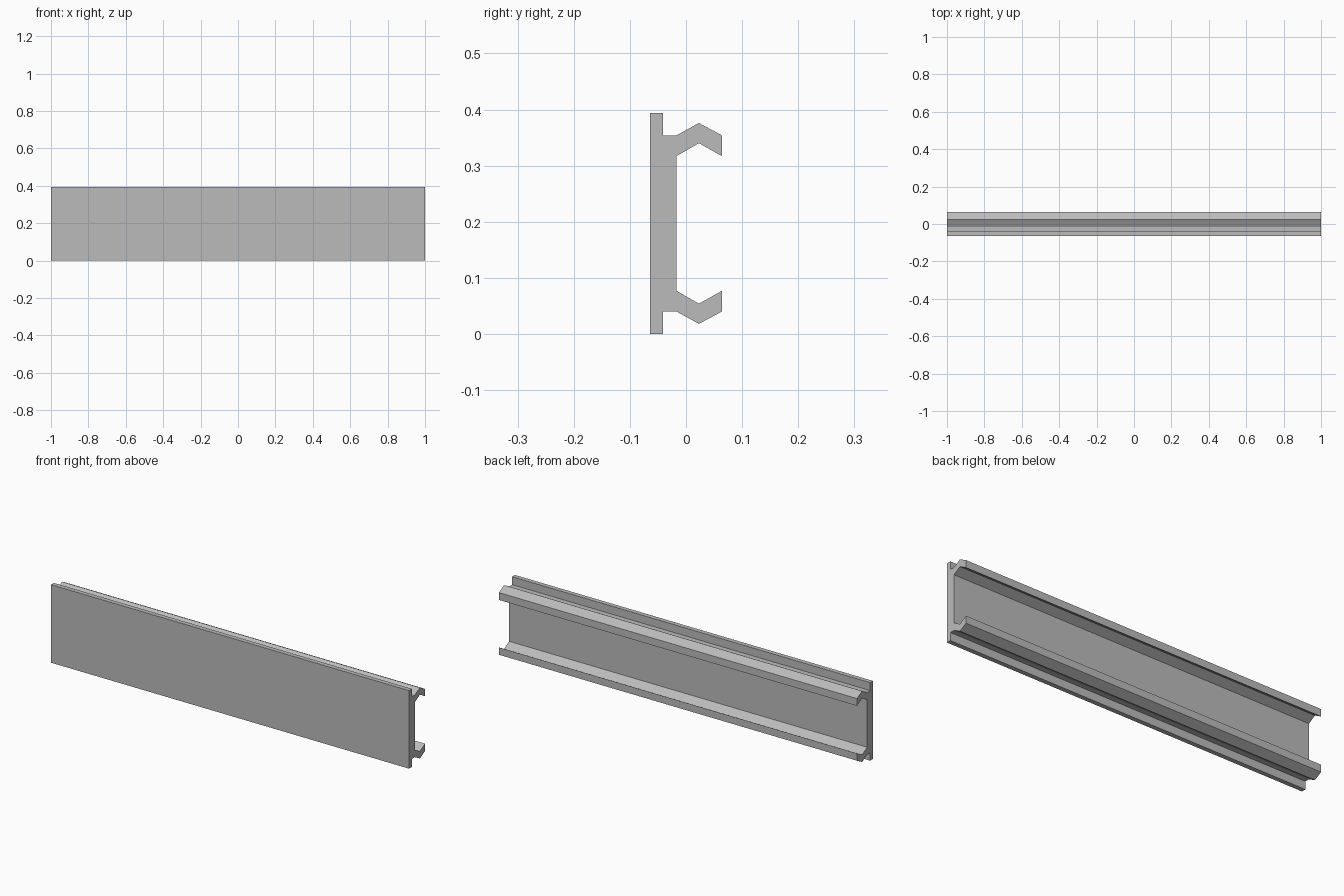
import bpy
import bmesh

cube = bpy.data.objects.get("Cube")
if cube:
    bpy.data.objects.remove(cube, do_unlink=True)

LENGTH = 2.0
HEIGHT = 0.394

grey = bpy.data.materials.new("plain_grey")
grey.use_nodes = True
colour = (0.5, 0.5, 0.5, 1)
grey.diffuse_color = colour
grey.node_tree.nodes["Principled BSDF"].inputs["Base Color"].default_value = colour

# Upper half of the rail section (y, z): face plate lip, then the bent hook
upper = [(-0.064, HEIGHT), (-0.041, HEIGHT), (-0.041, 0.354), (-0.017, 0.354),
         (0.023, 0.376), (0.064, 0.354), (0.064, 0.317), (0.023, 0.340),
         (-0.017, 0.317)]
# Lower half mirrors the upper half about mid height
lower = [(y, HEIGHT - z) for y, z in reversed(upper)]

# Extrude the closed section along the length
bm = bmesh.new()
section = bm.faces.new([bm.verts.new((-LENGTH / 2, y, z)) for y, z in upper + lower])
result = bmesh.ops.extrude_face_region(bm, geom=[section], use_keep_orig=True)
moved = [v for v in result["geom"] if isinstance(v, bmesh.types.BMVert)]
bmesh.ops.translate(bm, verts=moved, vec=(LENGTH, 0, 0))
bmesh.ops.recalc_face_normals(bm, faces=bm.faces)

mesh = bpy.data.meshes.new("hooked_rail")
bm.to_mesh(mesh)
bm.free()
mesh.materials.append(grey)
rail = bpy.data.objects.new("hooked_rail", mesh)
bpy.context.collection.objects.link(rail)
